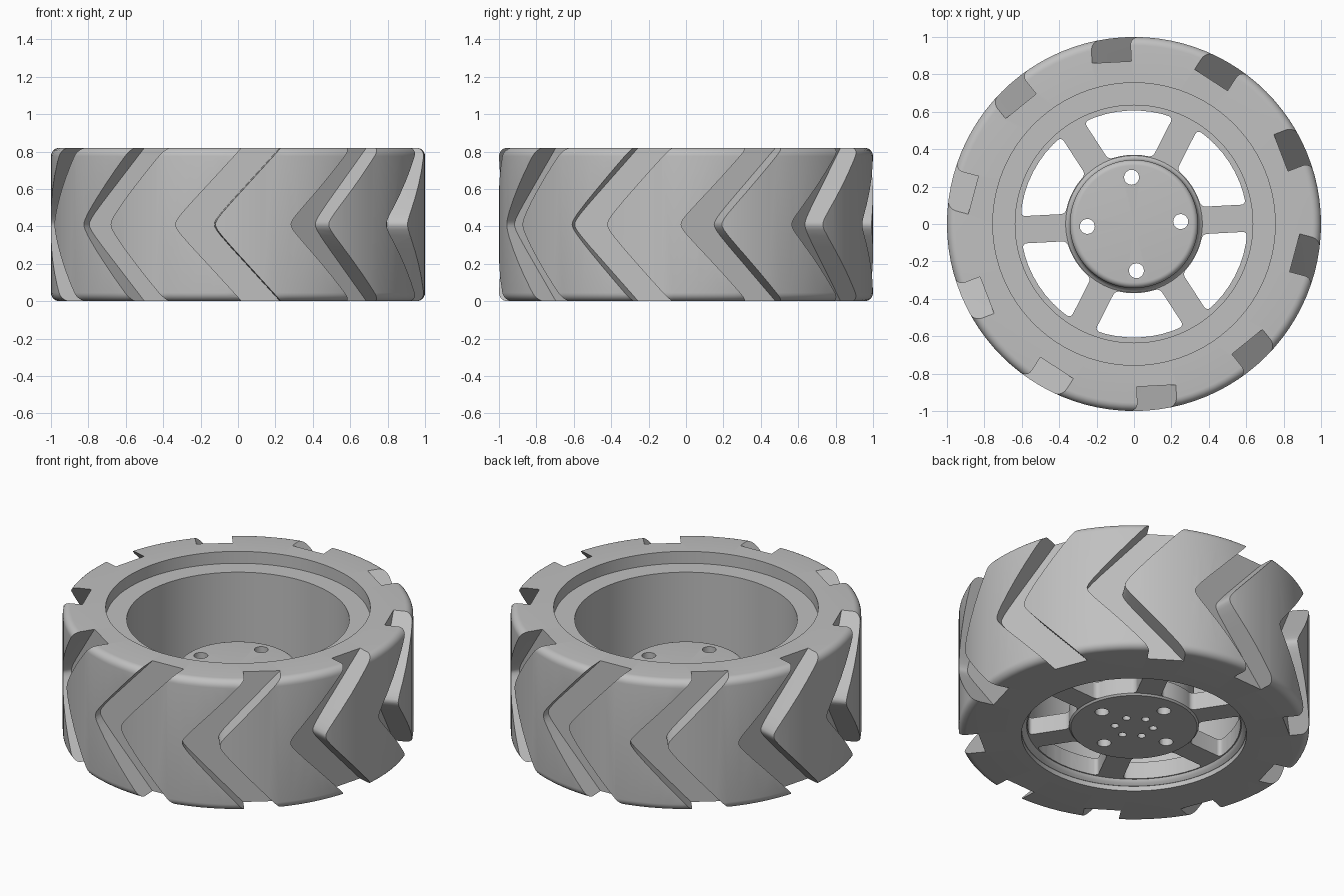
import bpy, bmesh, math
from math import sin, cos, asin, radians, tau

cube = bpy.data.objects.get("Cube")
if cube:
    bpy.data.objects.remove(cube, do_unlink=True)

HEIGHT = 0.82
TURN = radians(3)

grey = bpy.data.materials.new("light_grey")
grey.use_nodes = True
COLOUR = (0.53, 0.53, 0.53, 1)
grey.diffuse_color = COLOUR
grey.node_tree.nodes["Principled BSDF"].inputs["Base Color"].default_value = COLOUR


def make_object(name, bm):
    bmesh.ops.recalc_face_normals(bm, faces=bm.faces[:])
    mesh = bpy.data.meshes.new(name)
    bm.to_mesh(mesh)
    bm.free()
    mesh.materials.append(grey)
    obj = bpy.data.objects.new(name, mesh)
    bpy.context.collection.objects.link(obj)
    return obj


def lathe(name, profile, steps=96):
    """Spin a closed (radius, z) profile around the z axis."""
    bm = bmesh.new()
    verts = [bm.verts.new((r, 0, z)) for r, z in profile]
    pairs = list(zip(verts, verts[1:]))
    if profile[0][0] > 0:
        pairs.append((verts[-1], verts[0]))
    edges = [bm.edges.new(p) for p in pairs]
    bmesh.ops.spin(bm, geom=verts + edges, cent=(0, 0, 0), axis=(0, 0, 1),
                   angle=tau, steps=steps)
    bmesh.ops.remove_doubles(bm, verts=bm.verts[:], dist=1e-5)
    return make_object(name, bm)


def prism(bm, outline, offset):
    """Extrude an outline of 3D points along an offset; return its side edges."""
    ends = [[bm.verts.new(p) for p in outline],
            [bm.verts.new([a + b for a, b in zip(p, offset)]) for p in outline]]
    bm.faces.new(ends[0])
    bm.faces.new(ends[1][::-1])
    n = len(outline)
    for i in range(n):
        j = (i + 1) % n
        bm.faces.new((ends[0][j], ends[0][i], ends[1][i], ends[1][j]))
    return [bm.edges.get((ends[0][i], ends[1][i])) for i in range(n)]


def cut(target, bm):
    cutter = make_object("cutter", bm)
    cutter.hide_render = True
    mod = target.modifiers.new("cut", 'BOOLEAN')
    mod.operation = 'DIFFERENCE'
    mod.solver = 'EXACT'
    mod.object = cutter
    activate(target)
    bpy.ops.object.modifier_apply(modifier=mod.name)
    bpy.data.objects.remove(cutter, do_unlink=True)


def activate(obj):
    bpy.ops.object.select_all(action='DESELECT')
    obj.select_set(True)
    bpy.context.view_layer.objects.active = obj


def fillet(r, z, size, start):
    """Quarter arc of profile points around (r, z)."""
    return [(r + size * cos(start + i * tau / 24), z + size * sin(start + i * tau / 24))
            for i in range(7)]


# Tyre body with rounded shoulders
R = 0.045
tyre = lathe("tyre", [(0.642, 0)] + fillet(1 - R, R, R, -tau / 4)
             + fillet(1 - R, HEIGHT - R, R, 0)
             + [(0.755, HEIGHT), (0.755, 0.7), (0.642, 0.7)])

# Chevron tread grooves with flat floors
bm = bmesh.new()
MID = HEIGHT / 2
levels = [-MID - 0.1, -0.12, -0.06, -0.03, -0.012, 0, 0.012, 0.03, 0.06, 0.12, MID + 0.1]


def chevron(z):
    return -0.31 + 0.92 * math.hypot(z, 0.03)


outline = [(chevron(z) - 0.1, z) for z in levels]
outline += [(chevron(z) + 0.11, z) for z in reversed(levels)]
for k in range(10):
    a = TURN - tau / 4 + k * tau / 10
    d = (cos(a), sin(a))
    points = [(0.87 * d[0] - l * d[1], 0.87 * d[1] + l * d[0], MID + z) for l, z in outline]
    prism(bm, points, (0.25 * d[0], 0.25 * d[1], 0))
cut(tyre, bm)

# Rim barrel with a recessed seat on top and a lip below
rim = lathe("rim_barrel", [(0.7, 0.03), (0.64, 0.03), (0.625, 0.042), (0.614, 0.058),
                           (0.61, 0.075), (0.61, 0.17), (0.635, 0.17), (0.635, 0.745),
                           (0.758, 0.745), (0.758, 0.69), (0.7, 0.69)])

# Six spokes, left between rounded windows
spokes = lathe("spokes", [(0.3, 0.06), (0.63, 0.06), (0.63, 0.168), (0.3, 0.168)])
bm = bmesh.new()
HALF, INNER, OUTER, N = 0.073, 0.37, 0.607, 8
for k in range(6):
    base = TURN + k * tau / 6
    points = []
    for r, direction in ((INNER, 1), (OUTER, -1)):
        edge = asin(HALF / r)
        arc = [base + edge + (tau / 6 - 2 * edge) * i / N for i in range(N + 1)]
        points += [(r * cos(a), r * sin(a), 0) for a in arc[::direction]]
    sides = prism(bm, points, (0, 0, 0.4))
    corners = [sides[i] for i in (0, N, N + 1, 2 * N + 1)]
    bmesh.ops.bevel(bm, geom=corners, offset=0.025, offset_type='OFFSET', segments=4,
                    profile=0.5, affect='EDGES', clamp_overlap=True)
cut(spokes, bm)

# Hub with flared base and rounded top edge
hub = lathe("hub", [(0, 0.05), (0.36, 0.05), (0.37, 0.06), (0.37, 0.165), (0.355, 0.175),
                    (0.346, 0.19), (0.343, 0.215)]
            + fillet(0.313, 0.425, 0.03, 0) + [(0, 0.455)])

# Four through holes and six blind bolt holes
bm = bmesh.new()
for count, ring, radius, phase, top in ((4, 0.25, 0.04, TURN, 0.6),
                                        (6, 0.11, 0.023, radians(27), 0.12)):
    for k in range(count):
        a = phase + k * tau / count
        circle = [(ring * cos(a) + radius * cos(i * tau / 24),
                   ring * sin(a) + radius * sin(i * tau / 24), -0.05) for i in range(24)]
        prism(bm, circle, (0, 0, top + 0.05))
cut(hub, bm)

for obj in (tyre, rim, spokes, hub):
    activate(obj)
    bpy.ops.object.shade_smooth_by_angle(angle=radians(32))
